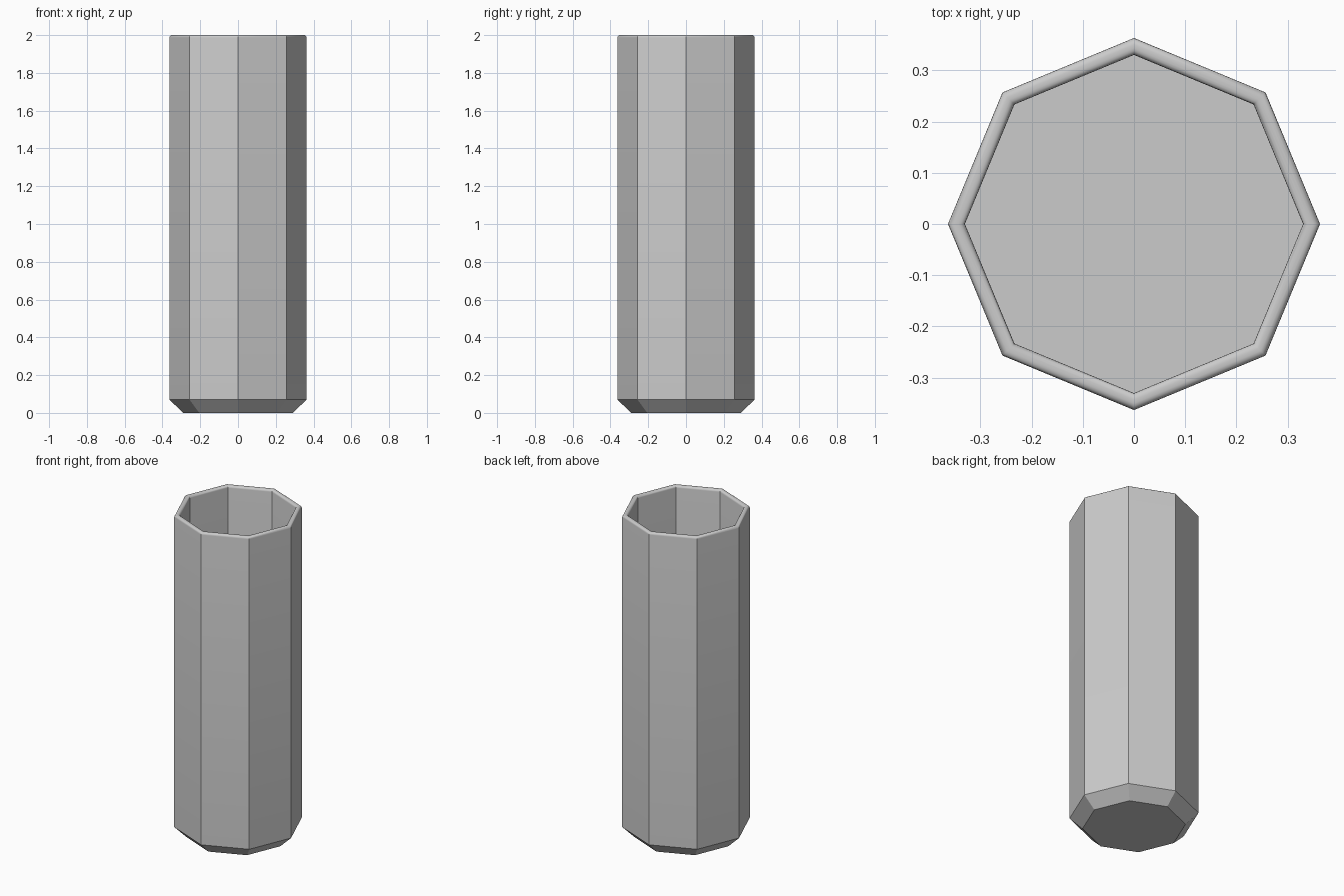
import bpy, bmesh, math

if "Cube" in bpy.data.objects:
    bpy.data.objects.remove(bpy.data.objects["Cube"])

SIDES = 8
R_OUT, R_IN, HEIGHT, FLOOR = 0.363, 0.33, 2.0, 0.08
BEVEL, STEPS = 0.013, 4


def arc(cx, cz, start, end):
    """Quarter round of the rim as (radius, height) points."""
    pts = []
    for i in range(STEPS + 1):
        a = math.radians(start + (end - start) * i / STEPS)
        pts.append((cx + BEVEL * math.cos(a), cz + BEVEL * math.sin(a)))
    return pts


# Wall profile: chamfered foot, outer wall, rounded rim, inner wall
profile = [(0.29, 0.0), (R_OUT, 0.07)]
profile += arc(R_OUT - BEVEL, HEIGHT - BEVEL, 0, 90)
profile += arc(R_IN + BEVEL, HEIGHT - BEVEL, 90, 180)
profile.append((R_IN, FLOOR))

# Octagonal rings with corners on the axes
bm = bmesh.new()
rings = []
for r, z in profile:
    rings.append([bm.verts.new((r * math.cos(math.tau * i / SIDES),
                                r * math.sin(math.tau * i / SIDES), z))
                  for i in range(SIDES)])
for a, b in zip(rings, rings[1:]):
    for i in range(SIDES):
        j = (i + 1) % SIDES
        bm.faces.new((a[i], a[j], b[j], b[i]))

# Underside and inner floor
bm.faces.new(rings[0][::-1])
bm.faces.new(rings[-1])
bmesh.ops.recalc_face_normals(bm, faces=bm.faces)

mesh = bpy.data.meshes.new("octagonal_cup")
bm.to_mesh(mesh)
bm.free()
cup = bpy.data.objects.new("octagonal_cup", mesh)
bpy.context.collection.objects.link(cup)

# Smooth the rim only; the wall corners stay sharp
bpy.context.view_layer.objects.active = cup
cup.select_set(True)
bpy.ops.object.shade_smooth_by_angle(angle=math.radians(30))
